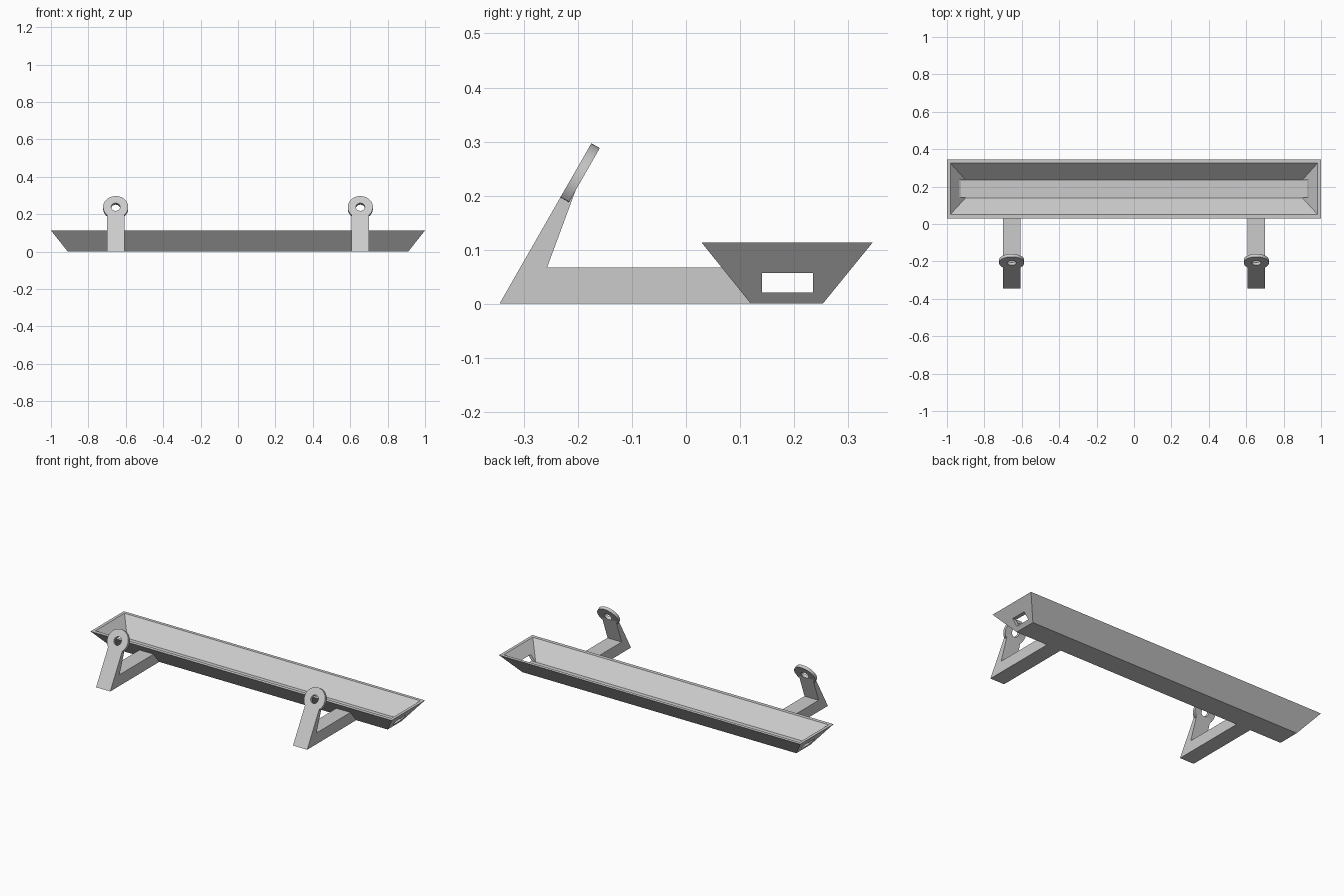
import bpy, bmesh
from math import sin, cos, pi
from mathutils import Vector

cube = bpy.data.objects.get("Cube")
if cube:
    bpy.data.objects.remove(cube, do_unlink=True)

grey = bpy.data.materials.new("light grey")
grey.use_nodes = True
grey.diffuse_color = (0.6, 0.6, 0.6, 1)
grey.node_tree.nodes["Principled BSDF"].inputs["Base Color"].default_value = (0.6, 0.6, 0.6, 1)


def finish(bm, name):
    bmesh.ops.recalc_face_normals(bm, faces=bm.faces)
    mesh = bpy.data.meshes.new(name)
    bm.to_mesh(mesh)
    bm.free()
    mesh.materials.append(grey)
    ob = bpy.data.objects.new(name, mesh)
    bpy.context.scene.collection.objects.link(ob)
    return ob


def bridge(bm, a, b):
    n = len(a)
    for i in range(n):
        j = (i + 1) % n
        bm.faces.new((a[i], a[j], b[j], b[i]))


def rect(bm, hx, y0, y1, z):
    return [bm.verts.new(p) for p in ((-hx, y0, z), (hx, y0, z), (hx, y1, z), (-hx, y1, z))]


# Tray with flared walls
bm = bmesh.new()
loops = [rect(bm, 0.91, 0.12, 0.253, 0), rect(bm, 1, 0.029, 0.345, 0.113),
         rect(bm, 0.982, 0.051, 0.326, 0.113), rect(bm, 0.9, 0.14, 0.235, 0.02)]
for a, b in zip(loops, loops[1:]):
    bridge(bm, a, b)
bm.faces.new(loops[0])
bm.faces.new(loops[-1])
tray = finish(bm, "tray")

# Slots through both end walls
bm = bmesh.new()
low = rect(bm, 1.1, 0.1405, 0.2345, 0.0205)
high = rect(bm, 1.1, 0.1405, 0.2345, 0.057)
bridge(bm, low, high)
bm.faces.new(low)
bm.faces.new(high)
slot = finish(bm, "slot_cutter")
slot.hide_render = True
slot.hide_viewport = True
cut = tray.modifiers.new("end slots", "BOOLEAN")
cut.operation = "DIFFERENCE"
cut.solver = "EXACT"
cut.object = slot

# Brackets: tapered upright on a bar, topped by a tilted eyelet
foot = Vector((0, -0.345, 0))
up = Vector((0, 0.17, 0.297)).normalized()
back = Vector((0, up.z, -up.y)) * 0.018
half, radius, hole, chord = 0.047, 0.067, 0.024, 0.0478
centre = foot + up * (0.342 - radius)


def bracket_arm(x, name):
    neck = centre - up * chord
    profile = [foot, neck, neck + back, foot + up * 0.252 + back,
               Vector((0, -0.257, 0.067)), Vector((0, 0.07, 0.067)), Vector((0, 0.122, 0))]
    bm = bmesh.new()
    sides = [[bm.verts.new(p + Vector((x + s * half, 0, 0))) for p in profile] for s in (-1, 1)]
    bridge(bm, *sides)
    for side in sides:
        bm.faces.new(side)
    return finish(bm, name)


def eyelet(x, name, n=48):
    bm = bmesh.new()
    rings = []
    for r, depth in ((radius, 0), (radius, 1), (hole, 1), (hole, 0)):
        ring = []
        for i in range(n):
            a = 2 * pi * i / n
            v = max(r * sin(a), -chord)
            ring.append(bm.verts.new(centre + Vector((x + r * cos(a), 0, 0)) + up * v + back * depth))
        rings.append(ring)
    for i in range(4):
        bridge(bm, rings[i], rings[(i + 1) % 4])
    return finish(bm, name)


eyelets = []
for side, x in (("right", -0.654), ("left", 0.654)):
    bracket_arm(x, side + "_bracket_arm")
    eyelets.append(eyelet(x, side + "_eyelet"))

# Round rims are smooth, edges stay sharp
bpy.ops.object.select_all(action="DESELECT")
for ob in eyelets:
    ob.select_set(True)
bpy.context.view_layer.objects.active = eyelets[0]
bpy.ops.object.shade_smooth_by_angle()
